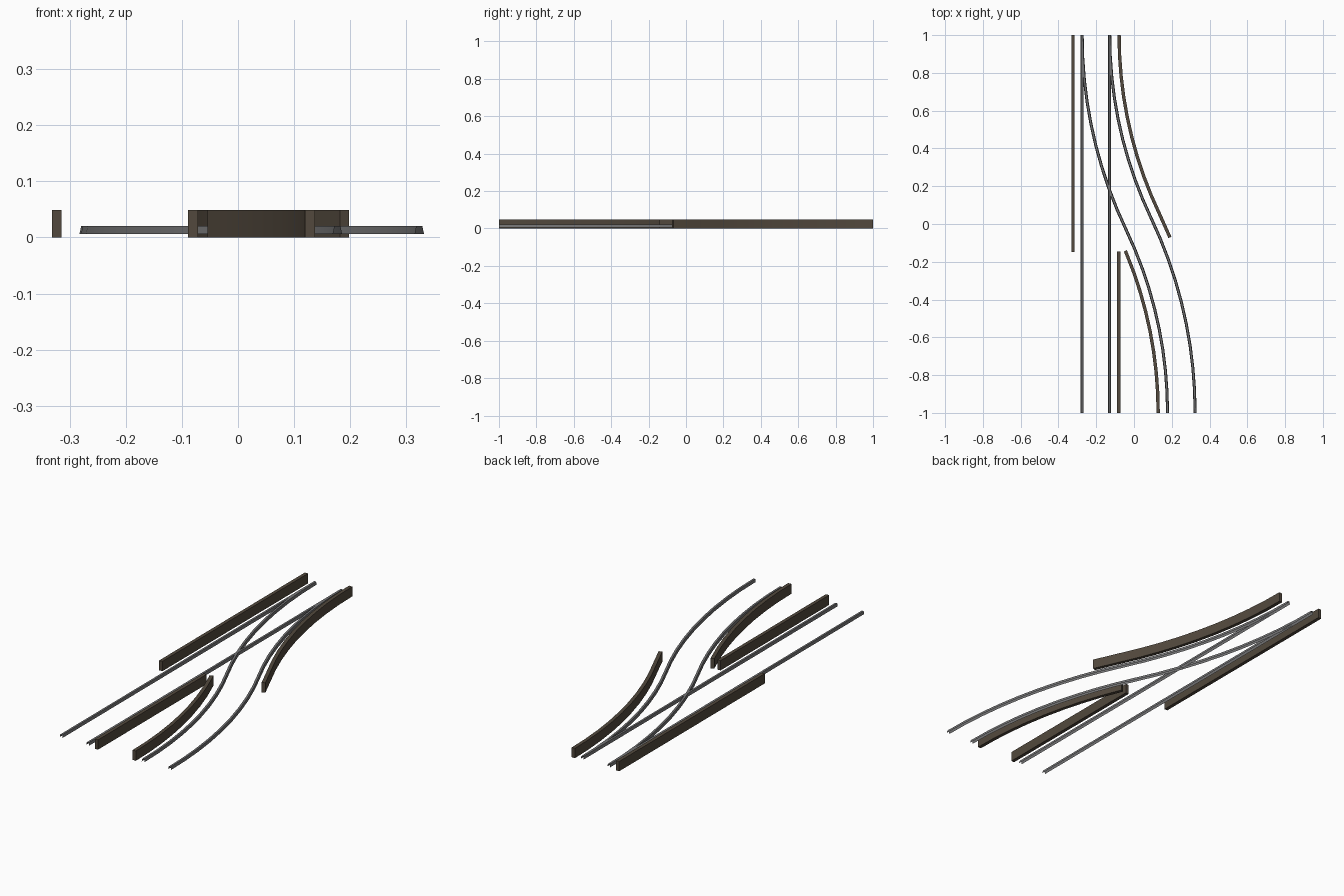
import bpy, math
from mathutils import Vector

if "Cube" in bpy.data.objects:
    bpy.data.objects.remove(bpy.data.objects["Cube"])

def material(name, col):
    m = bpy.data.materials.new(name)
    m.diffuse_color = (*col, 1)
    m.use_nodes = True
    m.node_tree.nodes["Principled BSDF"].inputs["Base Color"].default_value = m.diffuse_color
    return m

STEEL = material("steel grey", (0.175, 0.175, 0.178))
TIMBER = material("dark brown", (0.085, 0.066, 0.047))

# Centre line of the diverging track: two equal arcs joined in the middle
X0, X1, HALF = -0.2015, 0.2505, 1.0
D = (X1 - X0) / 2
R = (HALF ** 2 + D ** 2) / (2 * D)
ANGLE = math.asin(HALF / R)
STEPS = 9

def s_curve(offset, first=0, last=2 * STEPS):
    """Points with normals, running from y=1 to y=-1, shifted sideways by offset."""
    inner = [i for i in range(2 * STEPS + 1) if first < i < last]
    out = []
    for i in [first, *inner, last]:
        a = ANGLE * (i if i <= STEPS else 2 * STEPS - i) / STEPS
        n = Vector((math.cos(a), math.sin(a)))
        if i <= STEPS:
            p = Vector((X0 + R, 1)) - n * (R - offset)
        else:
            p = Vector((X1 - R, -1)) + n * (R + offset)
        out.append((p, n))
    return out

def straight(offset, y0, y1):
    return [(Vector((X0 + offset, y)), Vector((1, 0))) for y in (y0, y1)]

def sweep(name, path, profile, mat, closed):
    """Sweep a (sideways, height) profile along a path."""
    k = len(profile)
    verts = [(*(p + n * u), z) for p, n in path for u, z in profile]
    faces = []
    for i in range(len(path) - 1):
        for j in range(k if closed else k - 1):
            a, b = i * k + j, i * k + (j + 1) % k
            faces.append((a, a + k, b + k, b))
    if closed:
        faces.append(tuple(range(k)))
        faces.append(tuple(reversed(range(len(verts) - k, len(verts)))))
    me = bpy.data.meshes.new(name)
    me.from_pydata(verts, [], faces)
    me.materials.append(mat)
    me.update()
    ob = bpy.data.objects.new(name, me)
    bpy.context.collection.objects.link(ob)
    # smooth along the bends, crisp at profile corners
    bpy.ops.object.select_all(action='DESELECT')
    ob.select_set(True)
    bpy.context.view_layer.objects.active = ob
    bpy.ops.object.shade_smooth_by_angle(angle=math.radians(30))
    return ob

# Profiles, ordered left to right over the top
RAIL = [(-0.008, 0.0065), (-0.005, 0.0205), (0.005, 0.0205), (0.008, 0.0065)]
WALL = [(-0.0088, 0), (-0.0088, 0.049), (0.0088, 0.049), (0.0088, 0)]
GAUGE, SIDE = 0.073, 0.1215

# Rails: hollow open-bottomed strips
for side, s in (("left", -1), ("right", 1)):
    sweep(f"straight_rail_{side}", straight(s * GAUGE, 1, -1), RAIL, STEEL, False)
    sweep(f"curved_rail_{side}", s_curve(s * GAUGE), RAIL, STEEL, False)

# Side walls
sweep("outer_straight_wall", straight(-SIDE, 1, -0.147), WALL, TIMBER, True)
sweep("inner_straight_wall", straight(SIDE, -0.145, -1), WALL, TIMBER, True)
sweep("outer_curved_wall", s_curve(SIDE + 0.001, 0, STEPS + 1.12), WALL, TIMBER, True)
sweep("inner_curved_wall", s_curve(-SIDE - 0.001, STEPS + 0.9, 2 * STEPS), WALL, TIMBER, True)
